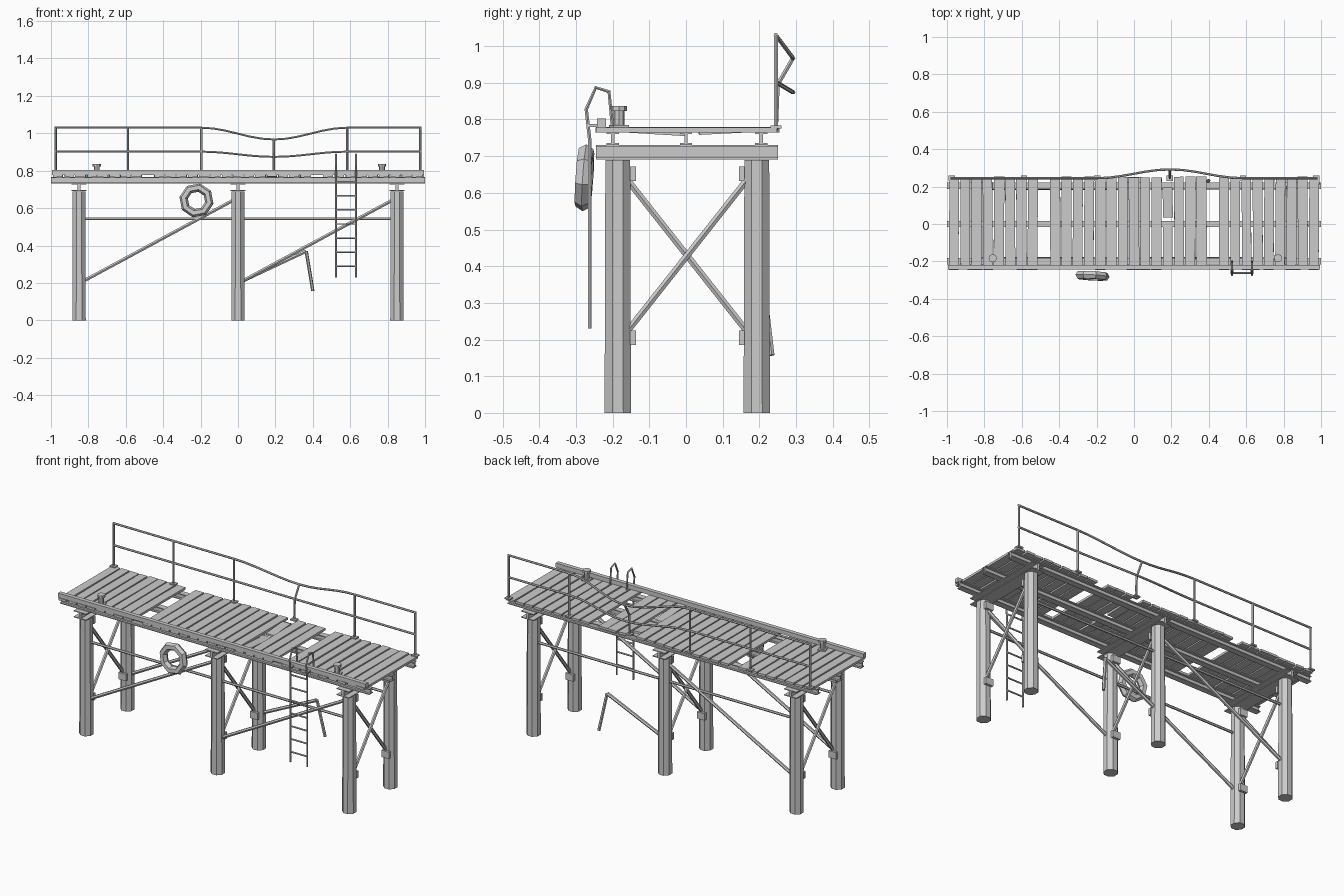
import bpy, math, random
from mathutils import Vector, Euler

if "Cube" in bpy.data.objects:
    bpy.data.objects.remove(bpy.data.objects["Cube"])
random.seed(4)


def mesh_obj(name, verts, faces):
    me = bpy.data.meshes.new(name)
    me.from_pydata(verts, [], faces)
    ob = bpy.data.objects.new(name, me)
    bpy.context.collection.objects.link(ob)
    return ob


def prism(name, profile, vec, loc, top_scale=1.0):
    """Extrude a closed 3D profile along vec."""
    n, v = len(profile), Vector(vec)
    ring = [Vector(p) for p in profile]
    verts = ring + [p * top_scale + v for p in ring]
    faces = [(i, (i + 1) % n, n + (i + 1) % n, n + i) for i in range(n)]
    faces += [tuple(reversed(range(n))), tuple(range(n, 2 * n))]
    ob = mesh_obj(name, verts, faces)
    ob.location = loc
    return ob


def box(name, lo, hi, rot=(0, 0, 0)):
    lo, hi = Vector(lo), Vector(hi)
    bpy.ops.mesh.primitive_cube_add(size=1, location=(lo + hi) / 2, rotation=rot)
    ob = bpy.context.object
    ob.name, ob.scale = name, hi - lo
    return ob


def cyl(name, r, z0, z1, x, y, sides=8, taper=1.0, turn=0.0):
    ring = [(r * math.cos(turn + math.tau * i / sides),
             r * math.sin(turn + math.tau * i / sides), 0) for i in range(sides)]
    return prism(name, ring, (0, 0, z1 - z0), (x, y, z0), taper)


def tube(name, pts, r, res=1):
    cu = bpy.data.curves.new(name, 'CURVE')
    cu.dimensions = '3D'
    cu.bevel_depth, cu.bevel_resolution, cu.use_fill_caps = r, res, True
    sp = cu.splines.new('POLY')
    sp.points.add(len(pts) - 1)
    for p, c in zip(sp.points, pts):
        p.co = (*c, 1)
        p.radius = 1
    sp.use_smooth = False
    ob = bpy.data.objects.new(name, cu)
    bpy.context.collection.objects.link(ob)
    return ob


def i_beam(name, w, h, tf, tw, axis, length, loc):
    a, b, c = w / 2, tw / 2, h - tf
    prof = [(-a, 0), (a, 0), (a, tf), (b, tf), (b, c), (a, c), (a, h),
            (-a, h), (-a, c), (-b, c), (-b, tf), (-a, tf)]
    if axis == 'X':
        return prism(name, [(0, u, z) for u, z in prof], (length, 0, 0), loc)
    return prism(name, [(u, 0, z) for u, z in prof], (0, length, 0), loc)


PX, PY = (-0.85, 0.0, 0.85), (-0.186, 0.193)

# Bents: piles, cap beam, crossed braces and gusset plates
for x in PX:
    for y in PY:
        cyl("pile", 0.039, 0, 0.69, x, y, 8, 0.94, math.pi / 8)
        s = 1 if y < 0 else -1
        for z in (0.205, 0.652):
            box("gusset_plate", (x - 0.024, y + s * 0.041 - 0.008, z - 0.02),
                (x + 0.024, y + s * 0.041 + 0.008, z + 0.02))
    i_beam("cap_beam", 0.08, 0.04, 0.005, 0.014, 'Y', 0.497, (x, -0.246, 0.691))
    for s in (1, -1):
        tube("cross_brace", [(x + s * 0.009, 0.003 - s * 0.165, 0.22),
                             (x + s * 0.009, 0.003 + s * 0.165, 0.638)], 0.01)

# Long braces along both rows, one broken at the back
for y in PY:
    tube("long_tie", [(-0.83, y, 0.542), (0.83, y, 0.542)], 0.0075)
    for x0 in (-0.83, 0.02):
        end = (x0 + 0.81, y, 0.645)
        if y > 0 and x0 > 0:
            end = (0.365, y + 0.012, 0.37)
        tube("diagonal_brace", [(x0, y, 0.208), end], 0.01)
tube("dangling_brace", [(0.365, 0.208, 0.37), (0.4, 0.233, 0.157)], 0.009)

# Stringers
for y in (-0.2, 0.0, 0.205):
    i_beam("stringer", 0.034, 0.034, 0.005, 0.009, 'X', 2.0, (-1, y, 0.731))

# Deck planks with two missing and one broken
N, pitch = 33, 1.985 / 33
for i in range(N):
    x = -0.9925 + pitch * (i + 0.5)
    w = 0.026 + random.uniform(-0.001, 0.002)
    if i in (8, 23):
        continue
    if i == 19:
        box("broken_plank_front", (x - w, -0.243, 0.762), (x + w, -0.004, 0.774),
            (-0.06, 0, 0))
        box("broken_plank_back", (x - w, 0.035, 0.762), (x + w, 0.195, 0.774),
            (0.05, 0, 0.02))
        continue
    e = random.uniform(-0.004, 0.004)
    box("plank", (x - w, -0.243 + e, 0.765), (x + w, 0.251 + e, 0.778),
        (0, random.uniform(-0.03, 0.03), random.uniform(-0.008, 0.008)))

# Front curb
box("curb", (-0.995, -0.242, 0.778), (0.995, -0.218, 0.803))

# Bollards
for x in (-0.755, 0.77):
    box("bollard_base", (x - 0.022, -0.205, 0.777), (x + 0.022, -0.161, 0.785), (0, 0, 0.3))
    cyl("bollard_post", 0.015, 0.78, 0.825, x, -0.183)
    cyl("bollard_cap", 0.022, 0.823, 0.837, x, -0.183)

# Handrail with a dented bay around the bent post
RY = 0.245
posts = (-0.975, -0.588, -0.197, 0.192, 0.583, 0.975)
for x in posts:
    box("post_base", (x - 0.017, RY - 0.015, 0.776), (x + 0.017, RY + 0.015, 0.784))
    pts = [(x, RY, 0.77), (x, RY, 1.03)]
    if x == 0.192:
        pts = [(x, RY, 0.77), (x, RY + 0.005, 0.895), (x, 0.292, 0.968)]
    tube("bent_post" if x == 0.192 else "rail_post", pts, 0.0065)
for name, z, drop in (("top_rail", 1.03, 0.063), ("mid_rail", 0.902, 0.028)):
    pts = [(-0.98, RY, z)]
    for k in range(13):
        t = k / 12
        f = 0.5 - 0.5 * math.cos(math.tau * t)
        pts.append((-0.197 + 0.78 * t, RY + 0.047 * f, z - drop * f))
    tube(name, pts + [(0.98, RY, z)], 0.006)

# Ladder
side = [(-0.262, 0.23), (-0.262, 0.74), (-0.272, 0.828), (-0.246, 0.887),
        (-0.21, 0.876), (-0.2, 0.775)]
for x in (0.524, 0.631):
    tube("ladder_side", [(x, y, z) for y, z in side], 0.0055)
    box("ladder_bracket", (x - 0.008, -0.268, 0.78), (x + 0.008, -0.235, 0.788))
for k in range(7):
    z = 0.29 + 0.075 * k
    tube("ladder_rung", [(0.524, -0.262, z), (0.631, -0.262, z)], 0.0045)

# Life ring hung on the front
bpy.ops.mesh.primitive_torus_add(major_segments=8, minor_segments=6, major_radius=0.07,
                                 minor_radius=0.023, location=(-0.222, -0.277, 0.641),
                                 rotation=Euler((math.radians(86), 0.2, math.radians(-4))))
bpy.context.object.name = "life_ring"
